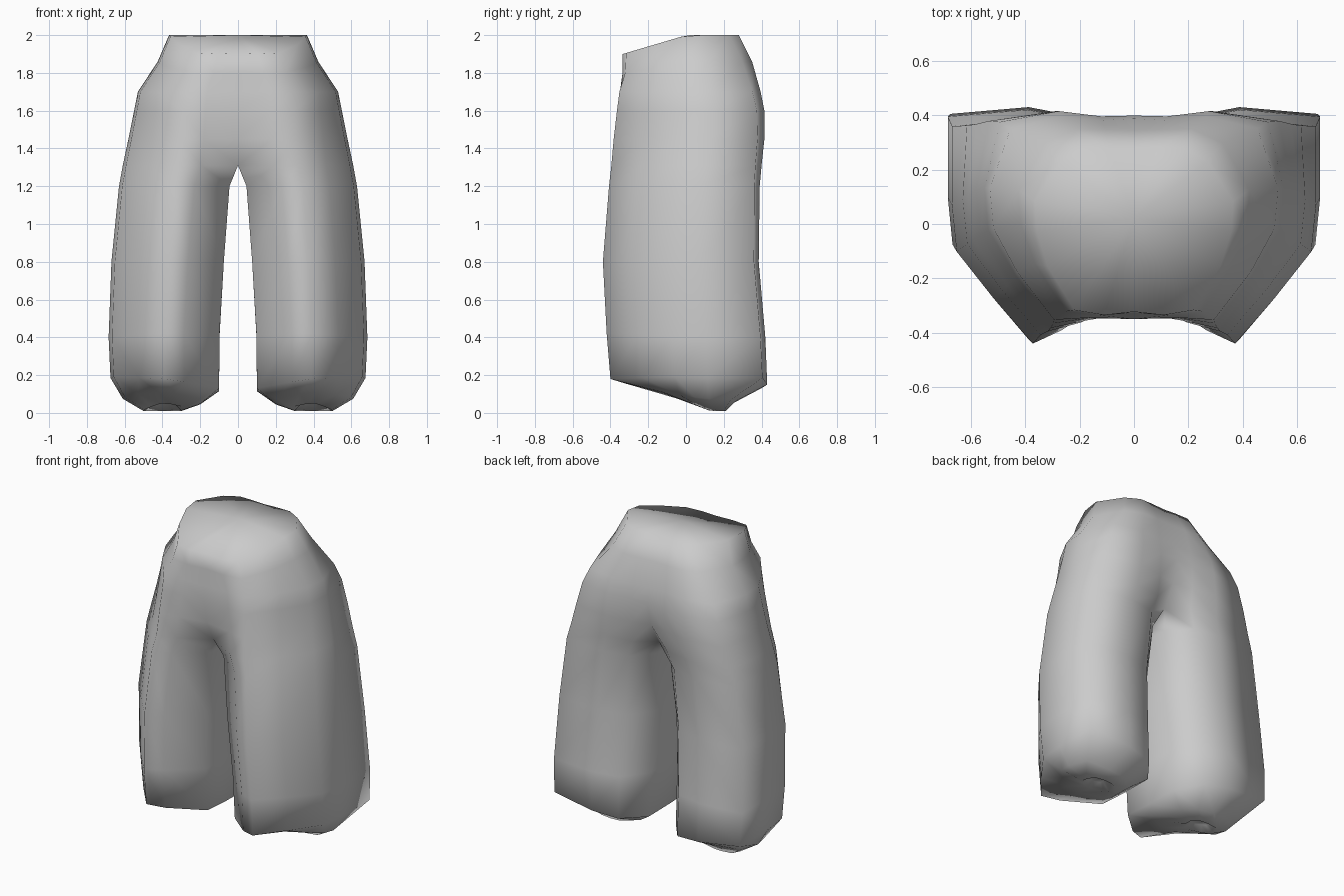
import bpy
import bmesh

cube = bpy.data.objects.get("Cube")
if cube:
    bpy.data.objects.remove(cube, do_unlink=True)

# Cloth material
cloth = bpy.data.materials.new("grey_cloth")
cloth.use_nodes = True
GREY = (0.6, 0.6, 0.6, 1.0)
cloth.diffuse_color = GREY
bsdf = next(n for n in cloth.node_tree.nodes if n.type == 'BSDF_PRINCIPLED')
bsdf.inputs["Base Color"].default_value = GREY
bsdf.inputs["Roughness"].default_value = 0.8

# Cross-sections of the left half: u runs inner to outer, v runs front to back
LEG = [(0, .27), (.32, .06), (.5, 0), (.74, .2), (.97, .41), (1, .62),
       (1, .97), (.5, 1), (.2, .96), (0, .78), (0, .5)]
WAIST = [(0, .02), (.3, 0), (.6, .03), (.87, .29), (.98, .5), (1, .68),
         (.74, .92), (.5, 1), (.25, 1), (0, .99), (0, .58)]
INNER = (0, 9, 10)
N = len(LEG)

# Levels: z front, z back, outward rise, x inner, x outer, y front, y back,
# blend towards the waist section for the outside and for the inner points
LEVELS = [
    (.07, .06, 0, .35, .46, .08, .17, .5, .2),       # recess in the cuff
    (.05, .01, 0, .30, .50, .03, .21, .5, .2),       # cuff opening
    (.11, .06, .03, .20, .61, -.13, .26, .4, .2),    # gathered cuff
    (.18, .15, .07, .10, .675, -.40, .43, 0, 0),     # hem
    (.42, .40, 0, .098, .685, -.42, .42, 0, 0),
    (.80, .80, 0, .075, .67, -.44, .385, 0, 0),      # knee
    (1.20, 1.20, 0, .045, .63, -.41, .39, .1, .1),
    (1.31, 1.31, 0, 0, .61, -.40, .40, .2, .35),     # crotch
    (1.45, 1.45, 0, 0, .58, -.39, .415, .3, .75),
    (1.60, 1.60, 0, 0, .55, -.375, .415, .4, .95),
    (1.70, 1.70, 0, 0, .53, -.365, .395, .55, 1),    # hip
    (1.80, 1.86, 0, 0, .425, -.34, .35, .9, 1),
    (1.90, 2.00, 0, 0, .365, -.335, .28, 1, 1),      # waist rim
]
CROTCH = 7


def ring(bm, level):
    zf, zb, rise, x0, x1, yf, yb, blend, inner_blend = level
    verts = []
    for i, (a, b) in enumerate(zip(LEG, WAIST)):
        t = inner_blend if i in INNER else blend
        u = a[0] + (b[0] - a[0]) * t
        v = a[1] + (b[1] - a[1]) * t
        z = zf + (zb - zf) * min(1, v / .55) + rise * (u - .5)
        verts.append(bm.verts.new((x0 + (x1 - x0) * u, yf + (yb - yf) * v, z)))
    return verts


# Left half: loft the leg, leaving the centre plane open above the crotch
bm = bmesh.new()
rings = [ring(bm, level) for level in LEVELS]
for k, (lo, hi) in enumerate(zip(rings, rings[1:])):
    for i in range(N if k < CROTCH else 9):
        j = (i + 1) % N
        bm.faces.new((lo[i], lo[j], hi[j], hi[i]))

# Bottom of the cuff and the sloping waist top
bm.faces.new(rings[0][::-1])
top = rings[-1]
for i in range(9):
    bm.faces.new((top[10], top[i], top[i + 1]))

bmesh.ops.delete(bm, geom=[v for v in bm.verts if not v.link_faces], context='VERTS')
for face in bm.faces:
    face.smooth = True
mesh = bpy.data.meshes.new("trousers")
bm.to_mesh(mesh)
bm.free()
mesh.materials.append(cloth)

# Mirror across the centre for the right half
trousers = bpy.data.objects.new("trousers", mesh)
bpy.context.collection.objects.link(trousers)
mirror = trousers.modifiers.new("mirror", 'MIRROR')
mirror.use_axis = (True, False, False)
mirror.use_clip = True
mirror.merge_threshold = 0.001
